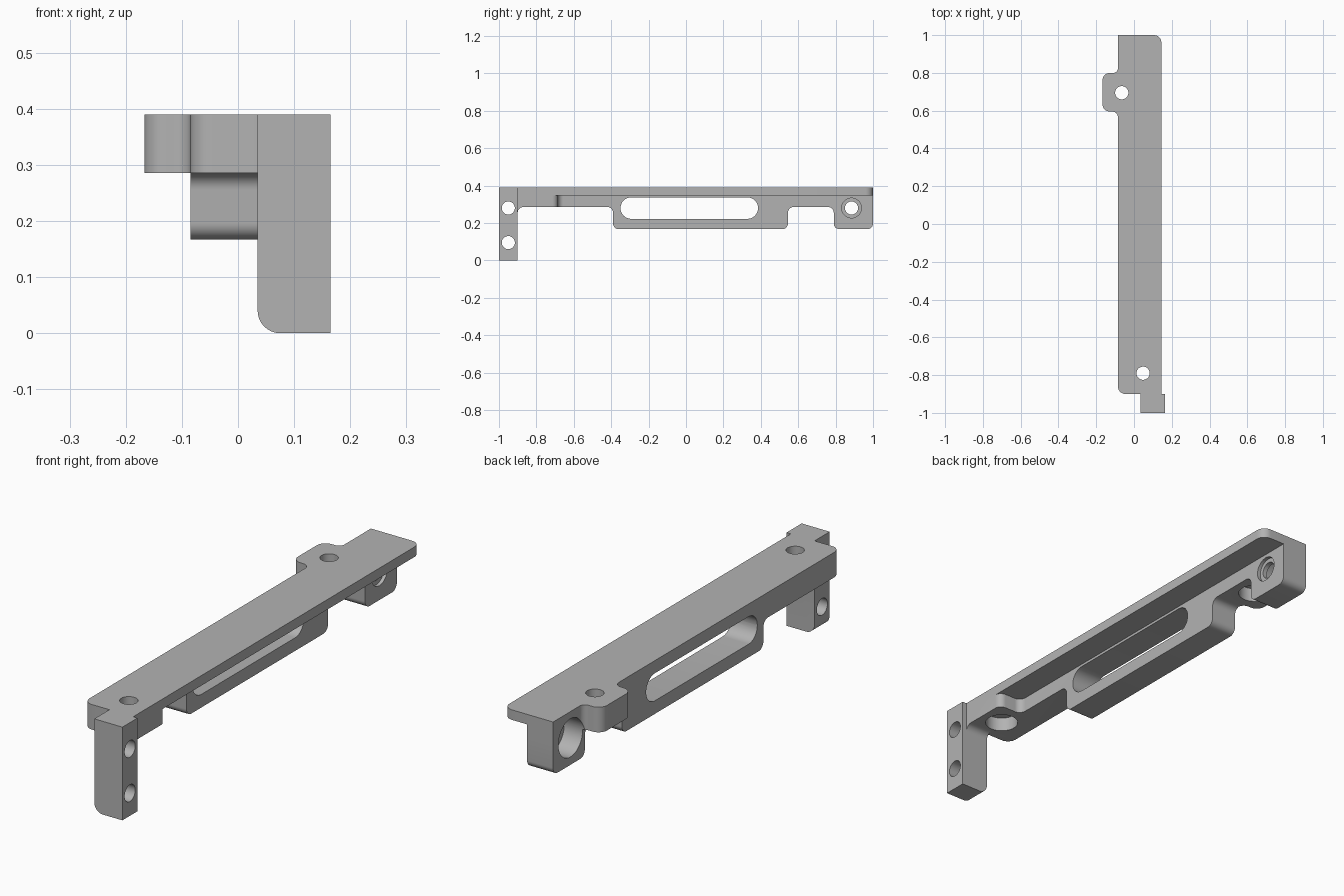
import bpy, bmesh, math
from mathutils import Vector

if "Cube" in bpy.data.objects:
    bpy.data.objects.remove(bpy.data.objects["Cube"], do_unlink=True)

grey = bpy.data.materials.new("plain grey")
grey.use_nodes = True
COLOUR = (0.45, 0.45, 0.45, 1)
grey.diffuse_color = COLOUR
grey.node_tree.nodes["Principled BSDF"].inputs["Base Color"].default_value = COLOUR

PLACE = {"x": lambda u, v, w: (w, u, v),
         "y": lambda u, v, w: (u, w, v),
         "z": lambda u, v, w: (u, v, w)}


def rounded(corners, steps=8):
    """Outline from (u, v, radius) corners, each rounded by a tangent arc."""
    points = []
    for i, (u, v, r) in enumerate(corners):
        p = Vector((u, v))
        if not r:
            points.append(p)
            continue
        a = (Vector(corners[i - 1][:2]) - p).normalized()
        b = (Vector(corners[(i + 1) % len(corners)][:2]) - p).normalized()
        # All corners are square, so the arc centre lies along both edges
        centre = p + (a + b) * r
        for k in range(steps + 1):
            t = k / steps * math.pi / 2
            points.append(centre - b * r * math.cos(t) - a * r * math.sin(t))
    return points


def circle(u, v, r, n=40):
    return [Vector((u + r * math.cos(2 * math.pi * k / n),
                    v + r * math.sin(2 * math.pi * k / n))) for k in range(n)]


def prism(name, outline, axis, low, high):
    """Extrude an outline along an axis."""
    bm = bmesh.new()
    ends = [[bm.verts.new(PLACE[axis](p.x, p.y, w)) for p in outline]
            for w in (low, high)]
    n = len(outline)
    for end in ends:
        bm.faces.new(end)
    for i in range(n):
        j = (i + 1) % n
        bm.faces.new((ends[0][i], ends[0][j], ends[1][j], ends[1][i]))
    bmesh.ops.remove_doubles(bm, verts=bm.verts, dist=1e-5)
    bmesh.ops.recalc_face_normals(bm, faces=bm.faces)
    mesh = bpy.data.meshes.new(name)
    bm.to_mesh(mesh)
    bm.free()
    mesh.materials.append(grey)
    obj = bpy.data.objects.new(name, mesh)
    bpy.context.collection.objects.link(obj)
    return obj


def combine(body, tool, operation):
    """Boolean a helper into the body, then discard the helper."""
    tool.hide_render = True
    mod = body.modifiers.new(tool.name, "BOOLEAN")
    mod.operation, mod.object, mod.solver = operation, tool, "EXACT"
    bpy.ops.object.select_all(action="DESELECT")
    bpy.context.view_layer.objects.active = body
    body.select_set(True)
    bpy.ops.object.modifier_apply(modifier=mod.name)
    bpy.data.objects.remove(tool, do_unlink=True)


BACK, EDGE, INNER = -0.085, 0.145, 0.035    # x of wall, plate edge, wall inside
TOP, UNDER, FOOT, R = 0.39, 0.285, 0.167, 0.03

# Thin top plate
body = prism("mounting_rail", rounded([
    (BACK, -0.9, 0.04), (EDGE, -0.9, 0), (EDGE, 1, 0.04), (BACK, 1, 0)]),
    "z", 0.348, TOP)

# Thick layer: front boss, rail and side tab
combine(body, prism("rail_boss_and_tab", rounded([
    (BACK, -0.9, 0.04), (EDGE, -0.9, 0), (EDGE, -0.685, R), (INNER, -0.685, R),
    (INNER, 1, 0), (BACK, 1, 0), (BACK, 0.8, 0.025), (-0.167, 0.8, 0.04),
    (-0.167, 0.595, 0.04), (BACK, 0.595, R)]), "z", UNDER, TOP), "UNION")

# Hanging wall with a long middle foot and a short end foot
combine(body, prism("wall", rounded([
    (-0.8, TOP, 0), (-0.8, UNDER, 0), (-0.39, UNDER, R), (-0.39, FOOT, R),
    (0.545, FOOT, R), (0.545, UNDER, R), (0.79, UNDER, R), (0.79, FOOT, R),
    (1, FOOT, R), (1, TOP, 0)]), "x", BACK, INNER), "UNION")

# Front leg, and the fillet joining it to the boss
combine(body, prism("front_leg", rounded([
    (INNER, 0, 0.04), (0.165, 0, 0), (0.165, TOP, 0), (INNER, TOP, 0)]),
    "y", -1, -0.9), "UNION")
combine(body, prism("leg_fillet", rounded([
    (-0.92, 0.3, 0), (-0.92, UNDER - R, 0), (-0.9, UNDER - R, 0),
    (-0.9, UNDER, R), (-0.9 + R, UNDER, 0), (-0.9 + R, 0.3, 0)][:3])
    + [Vector((-0.9 + R - R * math.cos(k * math.pi / 16),
               UNDER - R + R * math.sin(k * math.pi / 16))) for k in range(1, 9)]
    + [Vector((-0.9 + R, 0.3))], "x", INNER, EDGE), "UNION")

# Long slot through the wall
combine(body, prism("slot", rounded([
    (-0.35, 0.222, 0.057), (0.385, 0.222, 0.057),
    (0.385, 0.337, 0.057), (-0.35, 0.337, 0.057)]), "x", -0.3, 0.3), "DIFFERENCE")

# Leg holes
for z in (0.095, 0.28):
    combine(body, prism("leg_hole", circle(-0.95, z, 0.035), "x", -0.3, 0.3),
            "DIFFERENCE")

# Vertical screw holes, counterbored from below
for x, y in ((-0.065, 0.695), (0.048, -0.79)):
    for r, high in ((0.035, 0.5), (0.066, 0.345)):
        combine(body, prism("screw_hole", circle(x, y, r), "z", 0.2, high),
                "DIFFERENCE")

# End foot hole with a recess on each side
for r, low, high in ((0.035, -0.3, 0.3), (0.08, -0.3, 0.0), (0.053, 0.02, 0.3)):
    combine(body, prism("end_hole", circle(0.885, 0.28, r), "x", low, high),
            "DIFFERENCE")

bpy.ops.object.shade_smooth_by_angle(angle=math.radians(30))
